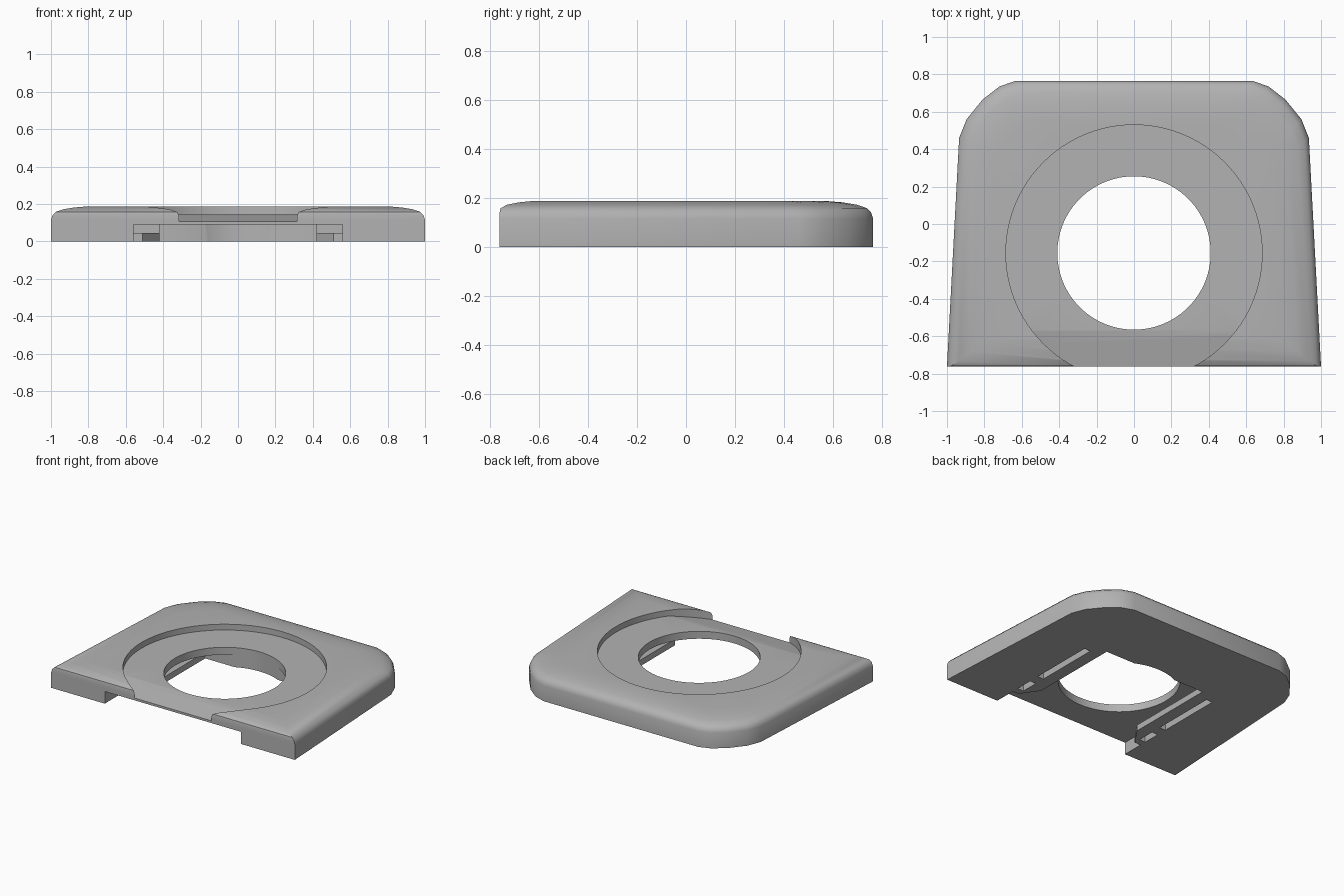
import bpy, bmesh

if "Cube" in bpy.data.objects:
    bpy.data.objects.remove(bpy.data.objects["Cube"], do_unlink=True)

BACK, FRONT = 0.765, -0.762
CENTRE_Y = -0.155

grey = bpy.data.materials.new("plain grey")
grey.use_nodes = True
grey.diffuse_color = (0.45, 0.45, 0.45, 1)
grey.node_tree.nodes["Principled BSDF"].inputs["Base Color"].default_value = (0.45, 0.45, 0.45, 1)


def make_object(name, bm):
    bmesh.ops.recalc_face_normals(bm, faces=bm.faces)
    mesh = bpy.data.meshes.new(name)
    bm.to_mesh(mesh)
    bm.free()
    mesh.materials.append(grey)
    obj = bpy.data.objects.new(name, mesh)
    bpy.context.collection.objects.link(obj)
    return obj


def mirrored(half):
    """Close a right-hand outline with its mirror image."""
    return half + [(-x, y) for x, y in reversed(half)]


def loft(name, rings):
    """Skin a stack of equal rings and cap both ends."""
    bm = bmesh.new()
    loops = [[bm.verts.new(p) for p in ring] for ring in rings]
    for low, high in zip(loops, loops[1:]):
        for i in range(len(low)):
            j = (i + 1) % len(low)
            bm.faces.new((low[i], low[j], high[j], high[i]))
    bm.faces.new(loops[0][::-1])
    bm.faces.new(loops[-1])
    return make_object(name, bm)


def prism(name, outline, z0, z1):
    return loft(name, [[(x, y, z) for x, y in outline] for z in (z0, z1)])


def cylinder(radius, z0, z1):
    bm = bmesh.new()
    bmesh.ops.create_cone(bm, cap_ends=True, segments=96, radius1=radius,
                          radius2=radius, depth=z1 - z0)
    bmesh.ops.translate(bm, verts=bm.verts, vec=(0, CENTRE_Y, (z0 + z1) / 2))
    return bm


# Plate with tapered sides, rounded back corners and a softened top edge
outline = mirrored([(1, FRONT), (0.935, 0.46), (0.895, 0.56), (0.81, 0.665),
                    (0.72, 0.735), (0.635, BACK)])
# Each level: height, side and back inset, front inset
levels = [(0, 0, 0), (0.115, 0, 0), (0.14, 0.008, 0), (0.158, 0.025, 0.004),
          (0.172, 0.065, 0.03), (0.182, 0.125, 0.08), (0.188, 0.2, 0.14)]
rings = []
for z, inset, front in levels:
    scale = (BACK - FRONT - inset - front) / (BACK - FRONT)
    rings.append([(x * (1 - inset), FRONT + front + (y - FRONT) * scale, z)
                  for x, y in outline])
plate = loft("cover_plate", rings)

cutters = []

# Round recess, its floor sloping down towards the front lip
bm = cylinder(0.685, 0.145, 0.4)
bmesh.ops.bisect_plane(bm, geom=bm.verts[:] + bm.edges[:] + bm.faces[:],
                       plane_co=(0, -0.57, 0), plane_no=(0, 1, 0))
for v in bm.verts:
    if v.co.z < 0.2 and v.co.y < -0.57:
        v.co.z += 0.2 * (v.co.y + 0.57)
cutters.append(make_object("recess_cutter", bm))

# Through hole
cutters.append(make_object("hole_cutter", cylinder(0.41, -0.2, 0.4)))

# Sliding channel: wide above, narrowed by rails below
cutters.append(prism("channel_cutter", mirrored(
    [(0.56, -0.9), (0.56, 0.15), (0.42, 0.15), (0.42, 0.215)]), 0.045, 0.09))
cutters.append(prism("channel_mouth_cutter", mirrored(
    [(0.56, -0.9), (0.56, -0.6), (0.51, -0.6), (0.42, -0.47), (0.42, 0.215)]), -0.1, 0.06))

# Grooves outside the rails
for side in (1, -1):
    for y0, y1 in ((-0.55, -0.42), (-0.34, 0.15)):
        xa, xb = side * 0.51, side * 0.56
        cutters.append(prism("groove_cutter", [(xa, y0), (xb, y0), (xb, y1), (xa, y1)],
                             -0.1, 0.06))

bpy.ops.object.select_all(action='DESELECT')
plate.select_set(True)
bpy.context.view_layer.objects.active = plate
for cutter in cutters:
    mod = plate.modifiers.new("cut", 'BOOLEAN')
    mod.operation = 'DIFFERENCE'
    mod.solver = 'EXACT'
    mod.object = cutter
    bpy.ops.object.modifier_apply(modifier=mod.name)
    bpy.data.objects.remove(cutter, do_unlink=True)

bpy.ops.object.shade_smooth_by_angle(angle=0.6)
